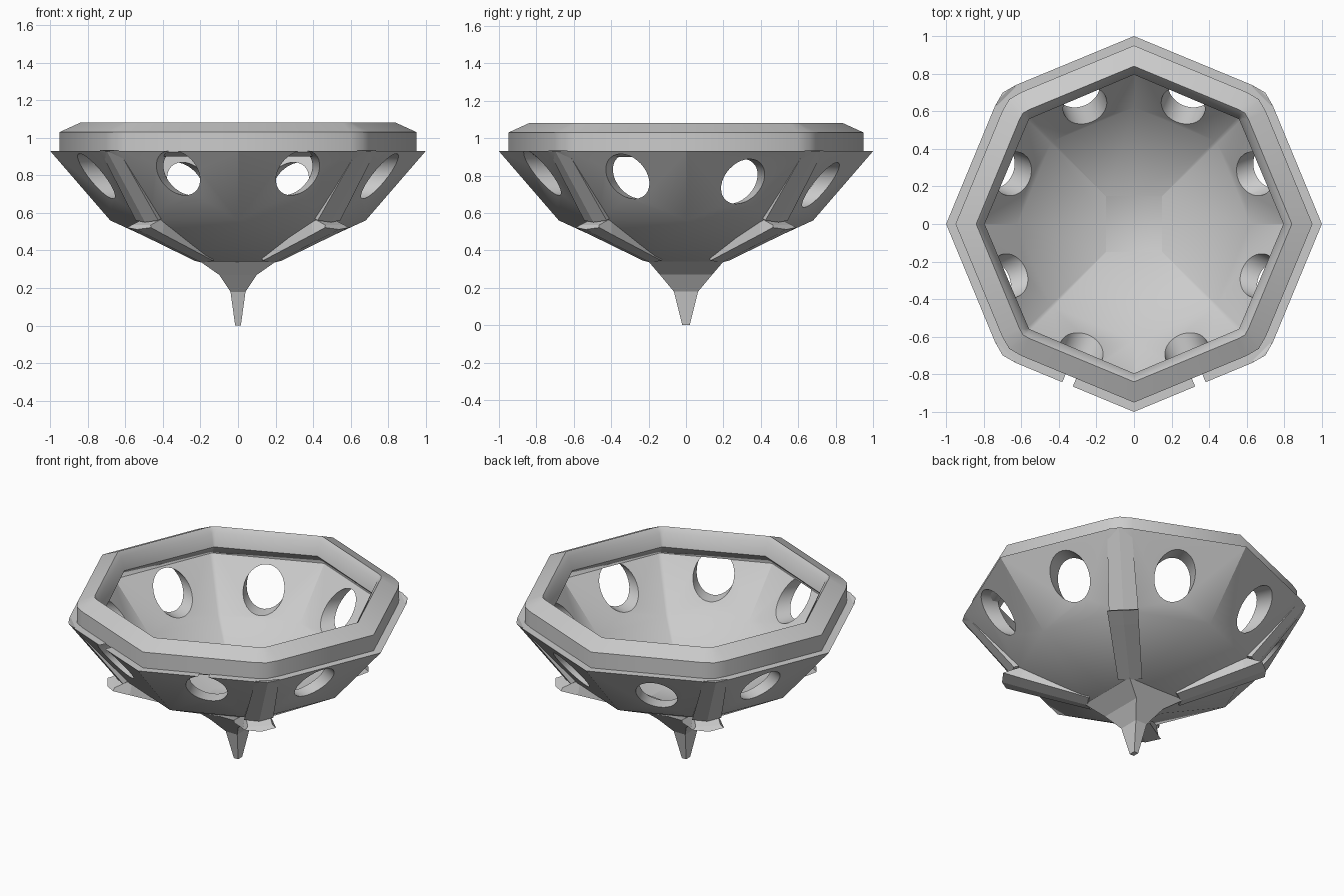
import bpy, bmesh
from math import cos, sin, pi, radians
from mathutils import Vector, Matrix

if "Cube" in bpy.data.objects:
    bpy.data.objects.remove(bpy.data.objects["Cube"])


def finish(name, bm, angle=None):
    bmesh.ops.recalc_face_normals(bm, faces=bm.faces[:])
    me = bpy.data.meshes.new(name)
    bm.to_mesh(me)
    bm.free()
    ob = bpy.data.objects.new(name, me)
    bpy.context.collection.objects.link(ob)
    if angle:
        smooth(ob, angle)
    return ob


def smooth(ob, angle):
    bpy.ops.object.select_all(action='DESELECT')
    ob.select_set(True)
    bpy.context.view_layer.objects.active = ob
    bpy.ops.object.shade_smooth_by_angle(angle=radians(angle))


def oct_ring(ra, rd, z, t):
    """Octagon: corners on the axes at ra, blunted corners on the diagonals at rd."""
    pts = []
    for q in range(4):
        a = q * pi / 2
        A = Vector((cos(a), sin(a), 0)) * ra
        B = Vector((-sin(a), cos(a), 0)) * ra
        D = Vector((cos(a + pi / 4), sin(a + pi / 4), 0)) * rd
        p1, p2 = D.lerp(A, t), D.lerp(B, t)
        mid = D.lerp((p1 + p2) / 2, 0.35)
        pts += [p + Vector((0, 0, z)) for p in (A, p1, mid, p2)]
    return pts


def loft(bm, rings, closed=False):
    loops = [[bm.verts.new(p) for p in r] for r in rings]
    n = len(loops[0])
    pairs = list(zip(loops, loops[1:]))
    if closed:
        pairs.append((loops[-1], loops[0]))
    for a, b in pairs:
        for i in range(n):
            j = (i + 1) % n
            bm.faces.new((a[i], a[j], b[j], b[i]))
    if not closed:
        bm.faces.new(loops[0])
        bm.faces.new(loops[-1])


# bowl: octagonal shell narrowing to a square floor
bm = bmesh.new()
loft(bm, [oct_ring(*r) for r in (
    (.20, .28, .34, .02), (.68, .68, .56, .03), (1, 1, .93, .11),
    (.89, .89, .93, .02), (.62, .62, .61, .02), (.15, .212, .40, .02))])
bowl = finish("bowl", bm)

# eight round holes drilled through the walls, slightly lower towards the back
bm = bmesh.new()
for i in range(8):
    a = radians(22.5 + 45 * i)
    m = (Matrix.Rotation(a, 4, 'Z')
         @ Matrix.Translation((.76, 0, .782 - .035 * sin(a)))
         @ Matrix.Rotation(pi / 2, 4, 'Y'))
    bmesh.ops.create_cone(bm, cap_ends=True, segments=32, radius1=.12,
                          radius2=.12, depth=.5, matrix=m)
cutter = finish("hole_cutter", bm)
cutter.hide_render = True
mod = bowl.modifiers.new("holes", 'BOOLEAN')
mod.operation = 'DIFFERENCE'
mod.solver = 'EXACT'
mod.object = cutter
bpy.context.view_layer.objects.active = bowl
bpy.ops.object.modifier_apply(modifier="holes")
bpy.data.objects.remove(cutter)
smooth(bowl, 33)

# rim: chamfered outside, slanted inside, meeting the bowl wall below
bm = bmesh.new()
loft(bm, [oct_ring(*r) for r in (
    (.95, .95, .925, .11), (.95, .95, 1.03, .11), (.84, .84, 1.08, .06),
    (.82, .81, 1.05, .02), (.795, .79, .97, .01), (.86, .86, .90, .01),
    (.90, .90, .90, .01))], closed=True)
finish("rim", bm, 50)

# ribs on the four diagonals: a nearly flush upper strap and a lower fin
# whose upper end juts out past the wall
STRAP = ((.985, .925, .92, .90, .07), (.70, .55, .64, .58, .085))
FIN = ((.76, .512, .745, .535, .09), (.66, .475, .64, .575, .085),
       (.27, .335, .24, .385, .07))
for i in range(4):
    rot = Matrix.Rotation(pi / 4 + i * pi / 2, 4, 'Z')
    bm = bmesh.new()
    for part in (STRAP, FIN):
        # outer radius, outer z, inner radius, inner z, half width
        loft(bm, [[rot @ Vector(p) for p in (
            (r, 0, z), (r - .015, w, z + .01), (ri - .015, w * .8, zi),
            (ri - .015, -w * .8, zi), (r - .015, -w, z + .01))]
            for r, z, ri, zi, w in part])
    finish("rib_%d" % (i + 1), bm)

# spike: square tapering foot
bm = bmesh.new()
loft(bm, [[Vector((sx * x, sy * y, z)) for sx, sy in ((1, 1), (-1, 1), (-1, -1), (1, -1))]
          for x, y, z in ((.21, .21, .36), (.20, .20, .34), (.10, .14, .27),
                          (.04, .065, .18), (.015, .02, 0))])
finish("spike", bm)
